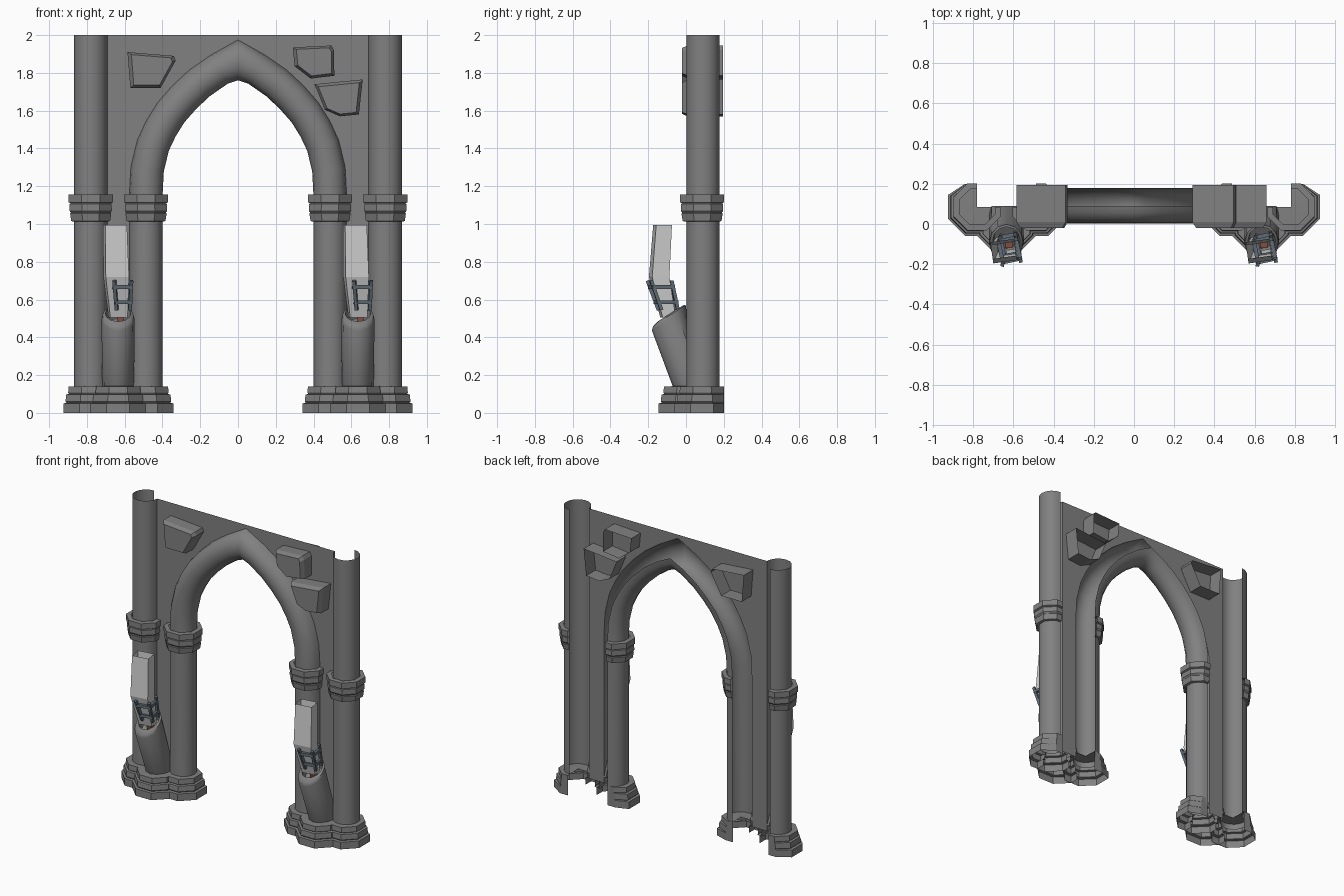
import bpy, bmesh
from math import sin, cos, radians, pi
from mathutils import Vector, Matrix

if "Cube" in bpy.data.objects:
    bpy.data.objects.remove(bpy.data.objects["Cube"])


def material(name, rgb):
    m = bpy.data.materials.new(name)
    m.diffuse_color = (*rgb, 1)
    m.use_nodes = True
    m.node_tree.nodes["Principled BSDF"].inputs["Base Color"].default_value = m.diffuse_color
    return m


stone = material("dark_stone", (0.22, 0.22, 0.22))
pale = material("pale_flame", (1.0, 1.0, 1.0))
iron = material("iron", (0.12, 0.15, 0.18))
ember = material("ember", (0.3, 0.1, 0.06))


def finish(name, bm, mirror=True, smooth=None, mat=stone):
    bmesh.ops.remove_doubles(bm, verts=bm.verts, dist=1e-5)
    bmesh.ops.recalc_face_normals(bm, faces=bm.faces)
    me = bpy.data.meshes.new(name)
    bm.to_mesh(me)
    bm.free()
    ob = bpy.data.objects.new(name, me)
    bpy.context.collection.objects.link(ob)
    me.materials.append(mat)
    if mirror:
        md = ob.modifiers.new("mirror", 'MIRROR')
        md.merge_threshold = 0.001
    if smooth:
        bpy.ops.object.select_all(action='DESELECT')
        ob.select_set(True)
        bpy.context.view_layer.objects.active = ob
        bpy.ops.object.shade_smooth_by_angle(angle=radians(smooth))
    return ob


def loft(bm, rings, closed=False):
    """Skin a list of equally long point rings."""
    vs = [[bm.verts.new(p) for p in r] for r in rings]
    n = len(vs[0])
    for a, b in zip(vs, vs[1:]):
        for i in range(n if closed else n - 1):
            j = (i + 1) % n
            bm.faces.new((a[i], a[j], b[j], b[i]))
    return vs


def octagon_arc(start, sweep):
    """(angle, radius factor) of a part octagon with flats on the axes."""
    out = [(start, 1)]
    a = start + 22.5
    while a < start + sweep:
        out.append((a, 1 / cos(radians(22.5))))
        a += 45
    return out + [(start + sweep, 1)]


def lathe(name, cx, cy, profile, arc, ymax=9, smooth=None):
    bm = bmesh.new()
    loft(bm, [[(cx + r * k * cos(radians(a)), min(ymax, cy + r * k * sin(radians(a))), z)
               for a, k in arc] for r, z in profile])
    return finish(name, bm, smooth=smooth)


WALL_Y, R = 0.09, 0.088
OUT_X, IN_X, MID_X = -0.78, -0.487, -0.635

# Outer columns: three-quarter round shells, open towards the back of the wall
lathe("outer_column", OUT_X, WALL_Y, [(R, 0.1), (R, 2)],
      [(90 + 270 * i / 12, 1) for i in range(13)], smooth=40)

# Inner columns running up into the pointed arch
path = [(IN_X, 0.1), (IN_X, 1.16), (-0.48, 1.29), (-0.45, 1.415), (-0.408, 1.505),
        (-0.355, 1.59), (-0.285, 1.67), (-0.205, 1.745), (-0.1, 1.818), (0, 1.868)]
rings = []
for i, (x, z) in enumerate(path):
    if i == len(path) - 1:
        n, r = Vector((0, 0, 1)), 0.107
    else:
        p, q = path[max(i - 1, 0)], path[i + 1]
        n, r = Vector((-(q[1] - p[1]), 0, q[0] - p[0])).normalized(), R
    c = Vector((x, WALL_Y, z))
    n.z = abs(n.z)
    rings.append([c + n * r * cos(-t) + Vector((0, R * sin(-t), 0))
                  for t in (1.5 * pi * k / 12 for k in range(13))])
bm = bmesh.new()
loft(bm, rings)
finish("inner_column_and_arch", bm, smooth=40)

# Wall sheet filling between the column shells and above the arch
bm = bmesh.new()
edge = [tuple(r[0]) for r in rings]
outline = [(OUT_X + R, WALL_Y, 0.1)] + edge + [(0, WALL_Y, 2), (OUT_X + R, WALL_Y, 2)]
bm.faces.new([bm.verts.new(p) for p in outline])
finish("wall", bm)

# Stepped octagonal capitals and bases
capital = [(R, 1.012), (0.103, 1.016), (0.109, 1.055), (0.105, 1.06), (0.112, 1.07),
           (0.111, 1.105), (0.107, 1.11), (0.117, 1.115), (0.117, 1.155), (R, 1.157)]
base = [(0.145, 0), (0.145, 0.05), (0.128, 0.053), (0.133, 0.06), (0.13, 0.097),
        (0.115, 0.1), (0.119, 0.107), (0.117, 0.14), (0.001, 0.143)]
for label, x, start in (("outer", OUT_X, 90), ("inner", IN_X, 180)):
    arc = octagon_arc(start, 270)
    lathe(label + "_capital", x, WALL_Y - 0.005, capital, arc)
    lathe(label + "_base", x, WALL_Y - 0.005, base, arc, ymax=0.2 if label == "outer" else 0.175)
lathe("holder_base", MID_X, 0, base, octagon_arc(180, 180))

# Leaning torch holders: horns with a slanted, bevelled rim, cut off at the wall
sections = [  # centre y, centre z, radius x, half depth y, half rise z
    (0.05, 0.14, 0.085, 0.12, 0), (-0.09, 0.495, 0.087, 0.09, 0.06),
    (-0.088, 0.515, 0.083, 0.086, 0.055), (-0.082, 0.527, 0.068, 0.068, 0.043),
    (-0.062, 0.46, 0.06, 0.06, 0.04)]
bm = bmesh.new()
vs = loft(bm, [[(MID_X + rx * cos(a), min(WALL_Y, cy + ry * sin(a)), cz + rz * sin(a))
                for a in (2 * pi * k / 12 for k in range(12))]
               for cy, cz, rx, ry, rz in sections], closed=True)
bm.faces.new(vs[-1])
finish("torch_holder", bm, smooth=40)

# Protruding wall stones with chamfered fronts and open backs
stones = {
    "stone_left": [(-0.585, 1.91), (-0.34, 1.89), (-0.33, 1.865), (-0.41, 1.72), (-0.57, 1.72)],
    "stone_upper_right": [(0.29, 1.935), (0.495, 1.945), (0.508, 1.92), (0.51, 1.785),
                          (0.385, 1.77), (0.3, 1.835)],
    "stone_lower_right": [(0.405, 1.74), (0.66, 1.765), (0.64, 1.58), (0.54, 1.57), (0.46, 1.605)]}
for name, pts in stones.items():
    mx = sum(p[0] for p in pts) / len(pts)
    mz = sum(p[1] for p in pts) / len(pts)
    bm = bmesh.new()
    vs = loft(bm, [[(mx + (x - mx) * s, y, mz + (z - mz) * s) for x, z in pts]
                   for y, s in ((0.195, 1), (0.01, 1), (-0.02, 0.85))], closed=True)
    bm.faces.new(vs[-1])
    finish(name, bm, mirror=False)


def square(c, hx, hy, yaw):
    rot = Matrix.Rotation(radians(yaw), 3, 'Z')
    return [Vector(c) + rot @ Vector((hx * i, hy * j, 0))
            for i, j in ((-1, -1), (1, -1), (1, 1), (-1, 1))]


def bar(bm, p, q, w):
    d = q - p
    m = (Matrix.Translation((p + q) / 2) @ d.to_track_quat('Z', 'Y').to_matrix().to_4x4()
         @ Matrix.Diagonal((w, w, d.length + w * 0.6, 1)))
    bmesh.ops.create_cube(bm, size=1, matrix=m)


# Torches: same orientation on both sides
for side, x in (("left", -0.635), ("right", 0.635)):
    # bent, open flame sleeve
    bm = bmesh.new()
    loft(bm, [square((x, -0.095, 0.505), 0.046, 0.035, 8),
              square((x - 0.01, -0.142, 0.72), 0.062, 0.046, 8),
              square((x - 0.016, -0.124, 0.995), 0.058, 0.042, 8)], closed=True)
    finish("flame_" + side, bm, mirror=False, mat=pale)

    # iron cage of four posts and two hoops
    bm = bmesh.new()
    low = square((x + 0.018, -0.095, 0.55), 0.036, 0.045, 12)
    top = square((x + 0.014, -0.138, 0.695), 0.046, 0.055, 12)
    for i in range(4):
        j = (i + 1) % 4
        bar(bm, low[i], top[i], 0.018)
        for t in (0.25, 0.8):
            bar(bm, low[i].lerp(top[i], t), low[j].lerp(top[j], t), 0.02)
    finish("cage_" + side, bm, mirror=False, mat=iron)

    # torch handle sunk in the holder
    bm = bmesh.new()
    bar(bm, Vector((x + 0.012, -0.075, 0.45)), Vector((x + 0.012, -0.1, 0.55)), 0.035)
    finish("handle_" + side, bm, mirror=False, mat=ember)
